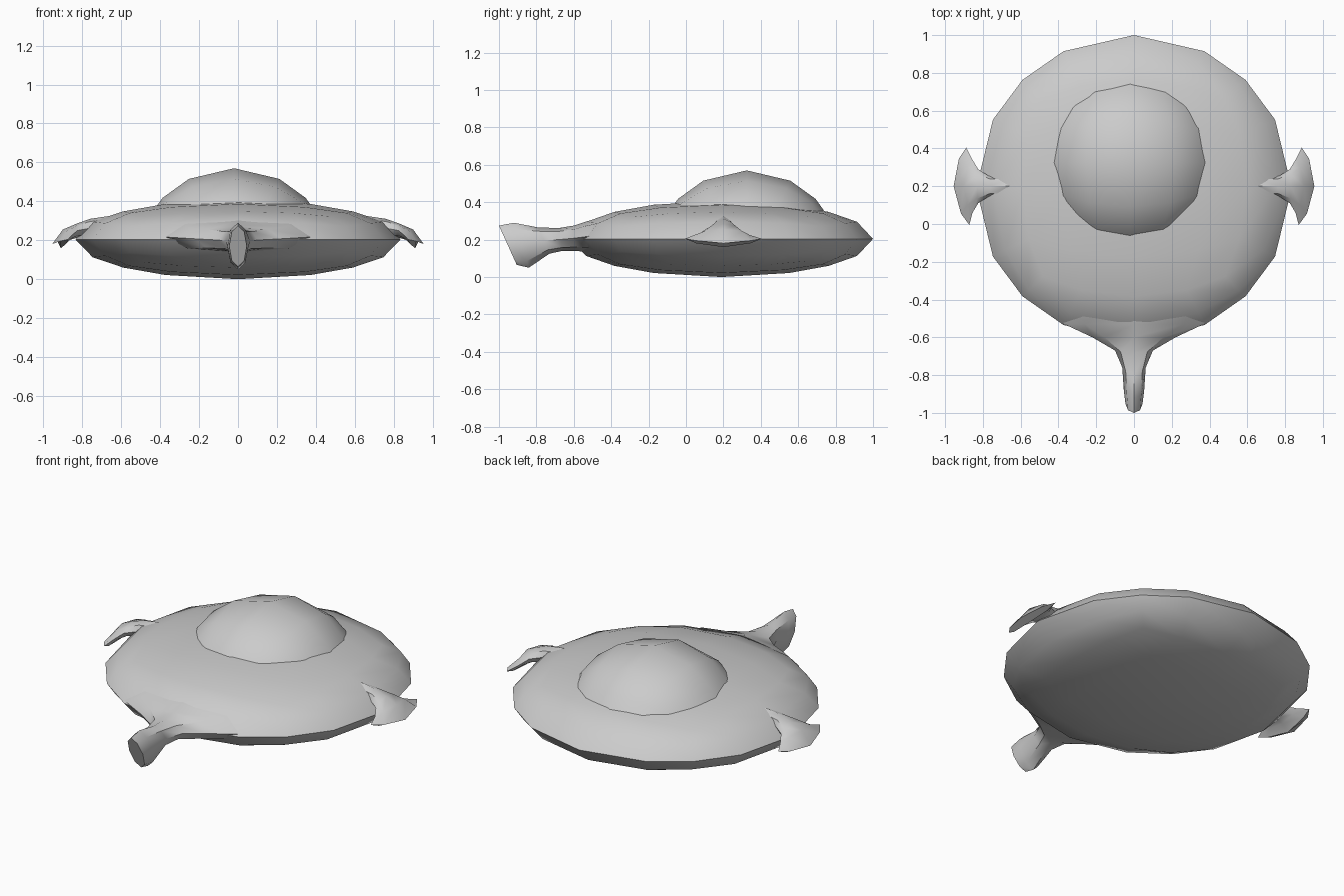
import bpy, bmesh, math
from mathutils import Vector as V

if "Cube" in bpy.data.objects:
    bpy.data.objects.remove(bpy.data.objects["Cube"])


def finish(bm, name, angle=40):
    bmesh.ops.recalc_face_normals(bm, faces=bm.faces)
    me = bpy.data.meshes.new(name)
    bm.to_mesh(me)
    bm.free()
    ob = bpy.data.objects.new(name, me)
    bpy.context.collection.objects.link(ob)
    bpy.ops.object.select_all(action='DESELECT')
    ob.select_set(True)
    bpy.context.view_layer.objects.active = ob
    bpy.ops.object.shade_smooth_by_angle(angle=math.radians(angle))
    return ob


def cube_sphere(name, centre, radii, cut_below=None):
    bm = bmesh.new()
    bmesh.ops.create_cube(bm, size=2)
    bmesh.ops.subdivide_edges(bm, edges=bm.edges[:], cuts=3, use_grid_fill=True)
    for v in bm.verts:
        n = v.co.normalized()
        v.co = V(centre) + V(n[i] * radii[i] for i in range(3))
    if cut_below is not None:
        bmesh.ops.delete(bm, geom=[v for v in bm.verts if v.co.z < cut_below], context='VERTS')
    return finish(bm, name, 60)


def loft(name, sections, sides=8):
    # each section: top point, middle point, bottom point, half-width vector, sweep of the side tips
    bm = bmesh.new()
    rings = []
    for top, mid, bot, half, sweep in sections:
        top, mid, bot, half, sweep = map(V, (top, mid, bot, half, sweep))
        ring = []
        for i in range(sides):
            a = 2 * math.pi * i / sides
            c, s = math.cos(a), math.sin(a)
            up = (top - mid) * s if s > 0 else (bot - mid) * -s
            ring.append(bm.verts.new(mid + half * c + up + sweep * c * c))
        rings.append(ring)
    for a, b in zip(rings, rings[1:]):
        for i in range(sides):
            j = (i + 1) % sides
            bm.faces.new((a[i], a[j], b[j], b[i]))
    bm.faces.new(rings[0])
    bm.faces.new(rings[-1])
    return finish(bm, name)


# flattened round body
cube_sphere("body", (0, 0.19, 0.204), (0.835, 0.81, 0.204))

# raised dome on top, open where it sinks into the body
cube_sphere("dome", (-0.02, 0.325, 0.05), (0.52, 0.52, 0.52), cut_below=0.2)


# tail growing out of the back of the disc and flaring downwards
def tail_section(yt, zt, yb, zb, w):
    mid = (0, (yt + yb) / 2, (zt + zb) / 2)
    return ((0, yt, zt), mid, (0, yb, zb), (w, 0, 0), (0, 0, 0))


loft("tail", [tail_section(*s) for s in (
    (-0.36, 0.345, -0.42, 0.13, 0.42),
    (-0.53, 0.298, -0.53, 0.135, 0.37),
    (-0.60, 0.275, -0.60, 0.14, 0.22),
    (-0.68, 0.262, -0.66, 0.14, 0.10),
    (-0.79, 0.265, -0.73, 0.125, 0.062),
    (-0.92, 0.29, -0.84, 0.05, 0.054),
    (-1.0, 0.275, -0.905, 0.065, 0.045),
)])

# fan-shaped side fins, mirrored
fin = loft("side_fins", [
    ((0.66, 0.2, 0.325), (0.68, 0.2, 0.27), (0.70, 0.2, 0.21), (0, 0.05, 0), (0, 0, 0)),
    ((0.76, 0.2, 0.31), (0.77, 0.2, 0.26), (0.78, 0.2, 0.21), (0, 0.055, 0), (0, 0, 0)),
    ((0.83, 0.2, 0.285), (0.825, 0.2, 0.25), (0.82, 0.2, 0.215), (0, 0.09, 0), (0, 0, 0)),
    ((0.90, 0.2, 0.255), (0.885, 0.2, 0.225), (0.87, 0.2, 0.20), (0, 0.14, 0), (-0.03, 0, 0)),
    ((0.955, 0.2, 0.18), (0.935, 0.2, 0.17), (0.91, 0.2, 0.16), (0.008, 0.205, 0), (-0.055, 0, 0.035)),
])
mirror = fin.modifiers.new("mirror", 'MIRROR')
